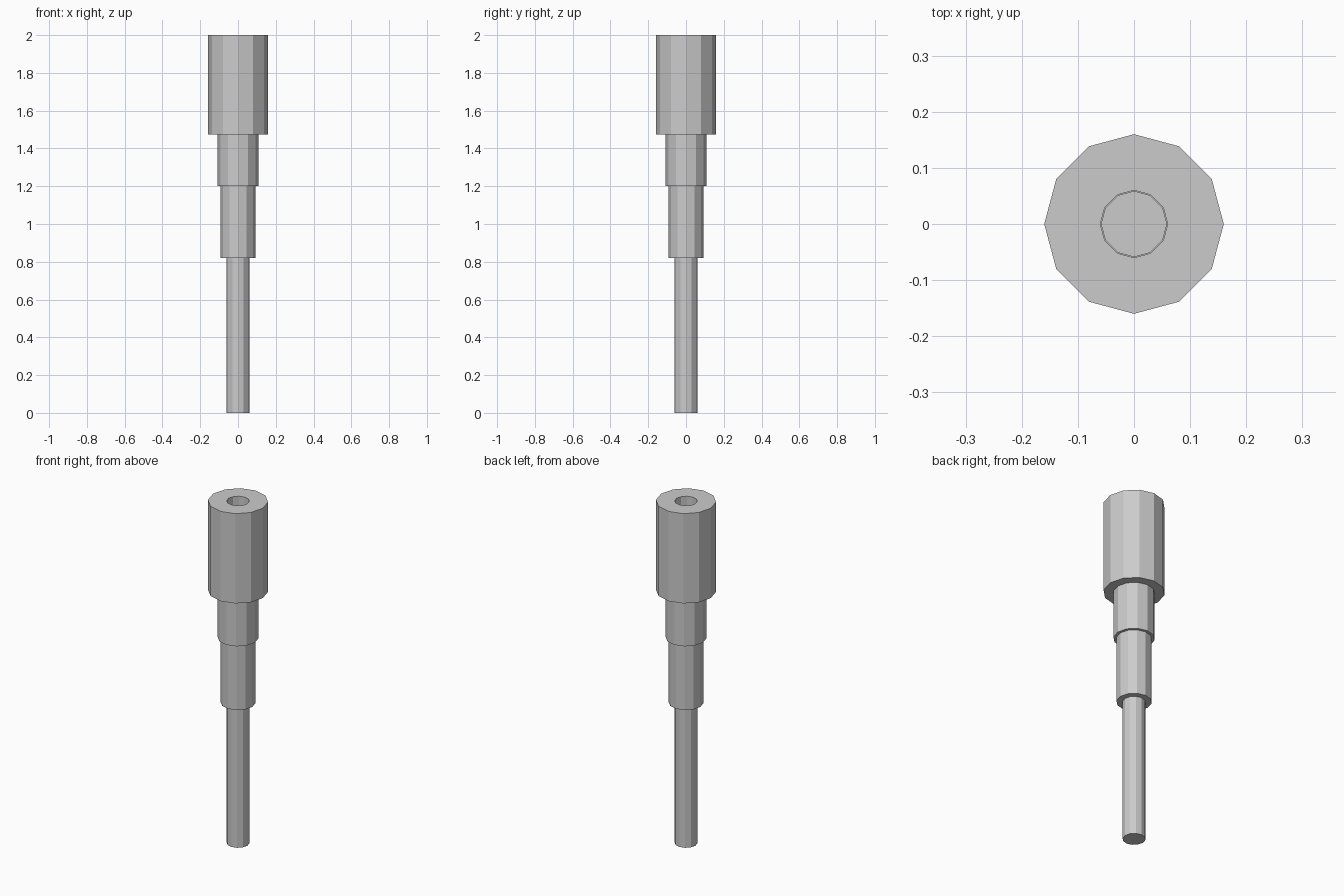
import bpy, bmesh, math

if "Cube" in bpy.data.objects:
    bpy.data.objects.remove(bpy.data.objects["Cube"])

SIDES = 12
BORE = 0.06

grey = bpy.data.materials.new("plain grey")
grey.use_nodes = True
colour = (0.6, 0.6, 0.6, 1.0)
grey.diffuse_color = colour
grey.node_tree.nodes["Principled BSDF"].inputs["Base Color"].default_value = colour


def lathe(name, profile, closed):
    """Revolve (radius, z) points; a closed profile makes a tube, an open one gets end caps."""
    bm = bmesh.new()
    angles = [2 * math.pi * i / SIDES for i in range(SIDES)]
    rings = [[bm.verts.new((r * math.cos(a), r * math.sin(a), z)) for a in angles]
             for r, z in profile]
    pairs = list(zip(rings, rings[1:]))
    if closed:
        pairs.append((rings[-1], rings[0]))
    else:
        bm.faces.new(rings[0])
        bm.faces.new(rings[-1])
    for a, b in pairs:
        for i in range(SIDES):
            j = (i + 1) % SIDES
            bm.faces.new((a[i], a[j], b[j], b[i]))
    bmesh.ops.recalc_face_normals(bm, faces=bm.faces)
    mesh = bpy.data.meshes.new(name)
    bm.to_mesh(mesh)
    bm.free()
    mesh.materials.append(grey)
    obj = bpy.data.objects.new(name, mesh)
    bpy.context.collection.objects.link(obj)
    return obj


# Stepped sleeves around the open bore
for name, radius, low, high in (
    ("lower_sleeve", 0.092, 0.82, 1.20),
    ("middle_sleeve", 0.108, 1.20, 1.475),
    ("head", 0.16, 1.475, 2.0),
):
    lathe(name, [(radius, low), (radius, high), (BORE, high), (BORE, low)], True)

# Thin-walled shaft, closed at the foot
lathe("shaft", [(BORE, 0), (BORE, 0.82), (BORE - 0.002, 0.82), (BORE - 0.002, 0.005)], False)
